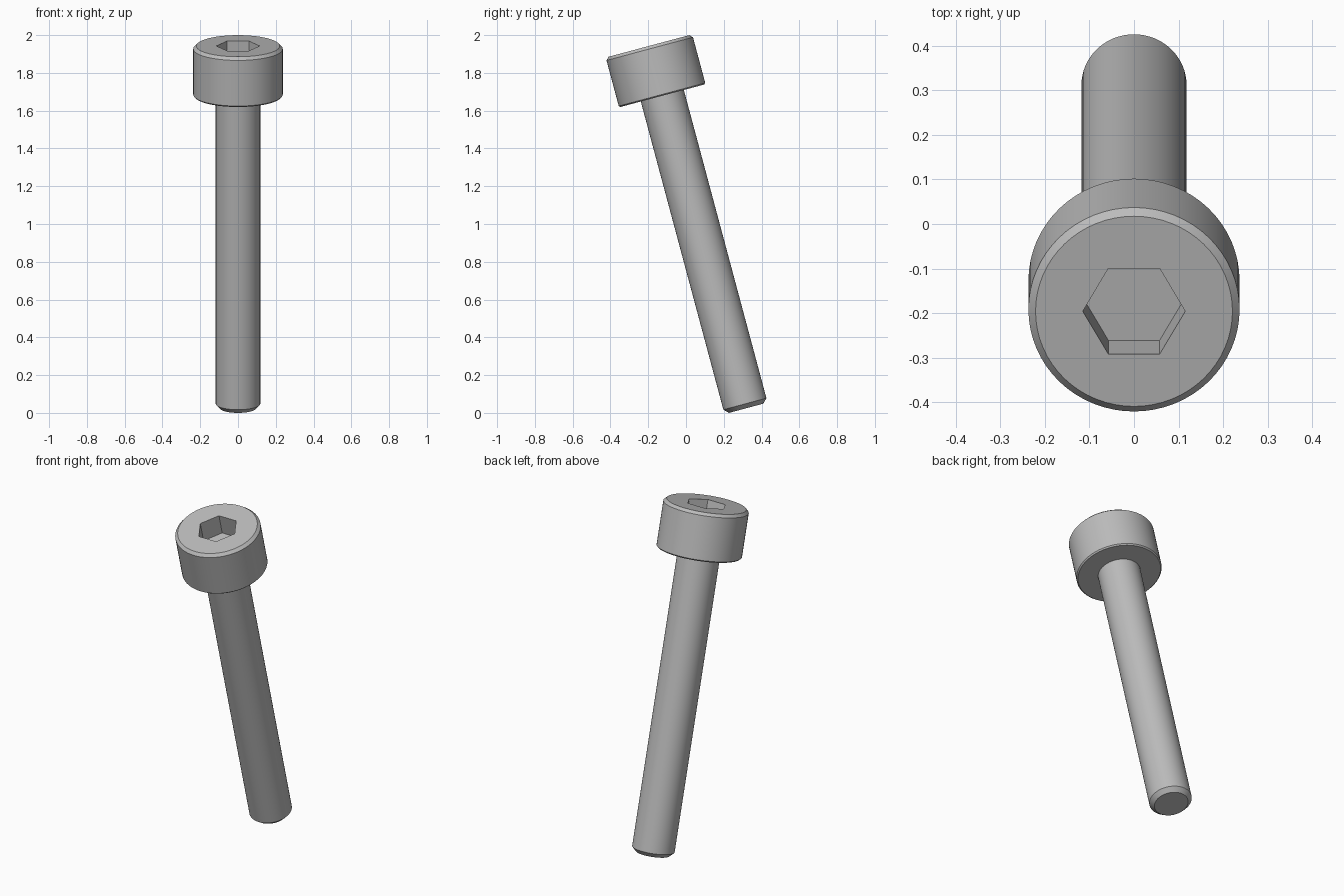
import bpy
import bmesh
from math import radians, sin, cos, tau

cube = bpy.data.objects.get("Cube")
if cube:
    bpy.data.objects.remove(cube, do_unlink=True)

# Dimensions along the bolt axis
SIDES = 64
TILT = radians(15)
LENGTH = 1.986
HEAD_R, HEAD_H = 0.237, 0.273
SHAFT_R = 0.118
TIP = 0.024
RIM = 0.016
LIP = 0.007
HEX_R, HEX_DEPTH = 0.115, 0.12

steel = bpy.data.materials.new("steel grey")
steel.use_nodes = True
grey = (0.5, 0.5, 0.5, 1)
steel.diffuse_color = grey
steel.node_tree.nodes["Principled BSDF"].inputs["Base Color"].default_value = grey


def lathe(name, profile, sides):
    """Stack rings of (radius, height), skin them and cap both ends."""
    bm = bmesh.new()
    rings = [[bm.verts.new((r * cos(tau * i / sides), r * sin(tau * i / sides), z))
              for i in range(sides)] for r, z in profile]
    for low, high in zip(rings, rings[1:]):
        for i in range(sides):
            j = (i + 1) % sides
            bm.faces.new((low[i], low[j], high[j], high[i]))
    bm.faces.new(reversed(rings[0]))
    bm.faces.new(rings[-1])
    bmesh.ops.recalc_face_normals(bm, faces=bm.faces)
    mesh = bpy.data.meshes.new(name)
    bm.to_mesh(mesh)
    bm.free()
    mesh.materials.append(steel)
    obj = bpy.data.objects.new(name, mesh)
    bpy.context.collection.objects.link(obj)
    return obj


# Shaft with chamfered tip, running into the chamfered cylinder head
under = LENGTH - HEAD_H
bolt = lathe("socket_head_bolt", [
    (SHAFT_R - TIP, 0), (SHAFT_R, TIP), (SHAFT_R, under),
    (HEAD_R - LIP, under), (HEAD_R, under + LIP),
    (HEAD_R, LENGTH - RIM), (HEAD_R - RIM, LENGTH)], SIDES)

# Hexagonal drive socket
cutter = lathe("socket_cutter", [(HEX_R, LENGTH - HEX_DEPTH), (HEX_R, LENGTH + HEX_DEPTH)], 6)
cutter.hide_render = True
socket = bolt.modifiers.new("socket", 'BOOLEAN')
socket.operation = 'DIFFERENCE'
socket.solver = 'EXACT'
socket.object = cutter

bpy.ops.object.select_all(action='DESELECT')
bolt.select_set(True)
bpy.context.view_layer.objects.active = bolt
bpy.ops.object.modifier_apply(modifier=socket.name)
bpy.data.objects.remove(cutter, do_unlink=True)
bpy.ops.object.shade_smooth_by_angle(angle=radians(25))

# Lean the bolt toward the front, resting on the edge of its tip
bolt.rotation_euler.x = TILT
bolt.location = (0, LENGTH * sin(TILT) - 0.196, (SHAFT_R - TIP) * sin(TILT))
